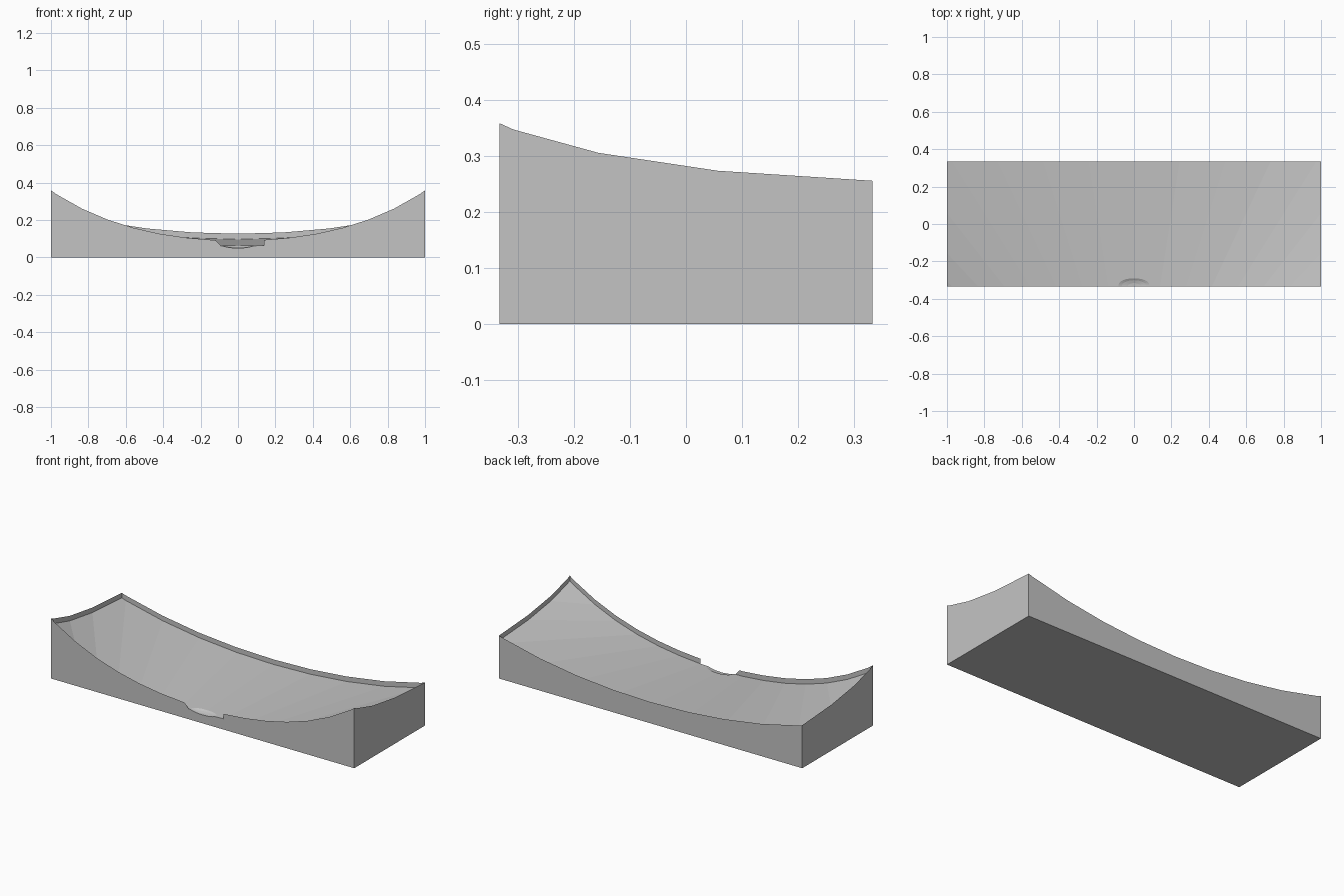
import bpy, bmesh
from mathutils import Vector

cube = bpy.data.objects.get("Cube")
if cube:
    bpy.data.objects.remove(cube, do_unlink=True)

HALF_Y = 0.333
STEP = 0.03      # height of the thin lip above the scooped surface
FLARE = 1.75     # widening of the facets from front to back

grey = bpy.data.materials.new("plain grey")
grey.use_nodes = True
colour = (0.55, 0.55, 0.55, 1)
grey.diffuse_color = colour
grey.node_tree.nodes["Principled BSDF"].inputs["Base Color"].default_value = colour


def make_object(name, bm):
    mesh = bpy.data.meshes.new(name)
    bm.to_mesh(mesh)
    bm.free()
    mesh.materials.append(grey)
    obj = bpy.data.objects.new(name, mesh)
    bpy.context.collection.objects.link(obj)
    return obj


def front_height(x):
    return 0.09 + 0.197 * x**2 + 0.07 * x**4


def back_height(x):
    return 0.127 + 0.115 * x**2 + 0.013 * x**4


def cut(bm, faces, point, normal):
    """Trim the given faces, discarding the side the normal points to."""
    geom = set(faces)
    for f in faces:
        geom.update(f.verts, f.edges)
    bmesh.ops.bisect_plane(bm, geom=list(geom), dist=1e-6, plane_co=point,
                           plane_no=normal, clear_outer=True)


def scoop_sheet():
    """Fanned flat strips between the front and back curves, trimmed at the ends."""
    bm = bmesh.new()
    rows = []
    for k in range(-8, 9):
        x = k * 0.139
        rows.append((bm.verts.new((x, -HALF_Y, front_height(x) - STEP)),
                     bm.verts.new((x * FLARE, HALF_Y, back_height(x * FLARE) - STEP))))
    for (a, b), (c, d) in zip(rows, rows[1:]):
        bm.faces.new((a, c, d, b))
    for side in (-1, 1):
        cut(bm, bm.faces[:], (side, 0, 0), (side, 0, 0))
    return bm


# Solid block under the scooped surface
bm = scoop_sheet()
border = [e for e in bm.edges if e.is_boundary]
skirt = bmesh.ops.extrude_edge_only(bm, edges=border)["geom"]
for v in skirt:
    if isinstance(v, bmesh.types.BMVert):
        v.co.z = 0
bmesh.ops.contextual_create(bm, geom=[e for e in bm.edges if e.is_boundary])
bmesh.ops.recalc_face_normals(bm, faces=bm.faces)
block = make_object("scooped_block", bm)

# Small rounded dent at the middle of the front edge
bm = bmesh.new()
bmesh.ops.create_uvsphere(bm, u_segments=24, v_segments=12, radius=1)
for v in bm.verts:
    v.co = Vector((v.co.x * 0.13, v.co.y * 0.065 - HALF_Y, v.co.z * 0.05 + 0.1))
cutter = make_object("dent_cutter", bm)
cutter.hide_render = True
dent = block.modifiers.new("dent", "BOOLEAN")
dent.operation = "DIFFERENCE"
dent.solver = "EXACT"
dent.object = cutter
bpy.context.view_layer.objects.active = block
bpy.ops.object.modifier_apply(modifier=dent.name)
bpy.data.objects.remove(cutter, do_unlink=True)

# Paper-thin lip standing on the border of the scoop
bm = scoop_sheet()
sheet = bm.faces[:]
border = [e for e in bm.edges if e.is_boundary]
lip = bmesh.ops.extrude_edge_only(bm, edges=border)["geom"]
for v in lip:
    if isinstance(v, bmesh.types.BMVert):
        v.co.z += STEP
bmesh.ops.delete(bm, geom=sheet, context="FACES")


# Gap in the front lip, with sides leaning outward to meet the dent
def front_half(side):
    return [f for f in bm.faces
            if all(v.co.y < -HALF_Y + 0.001 for v in f.verts)
            and f.calc_center_median().x * side > 0]


for side in (-1, 1):
    cut(bm, front_half(side), (side * 0.108, 0, 0.08), (-side, 0, 0.9))
bmesh.ops.recalc_face_normals(bm, faces=bm.faces)
make_object("thin_lip", bm)
